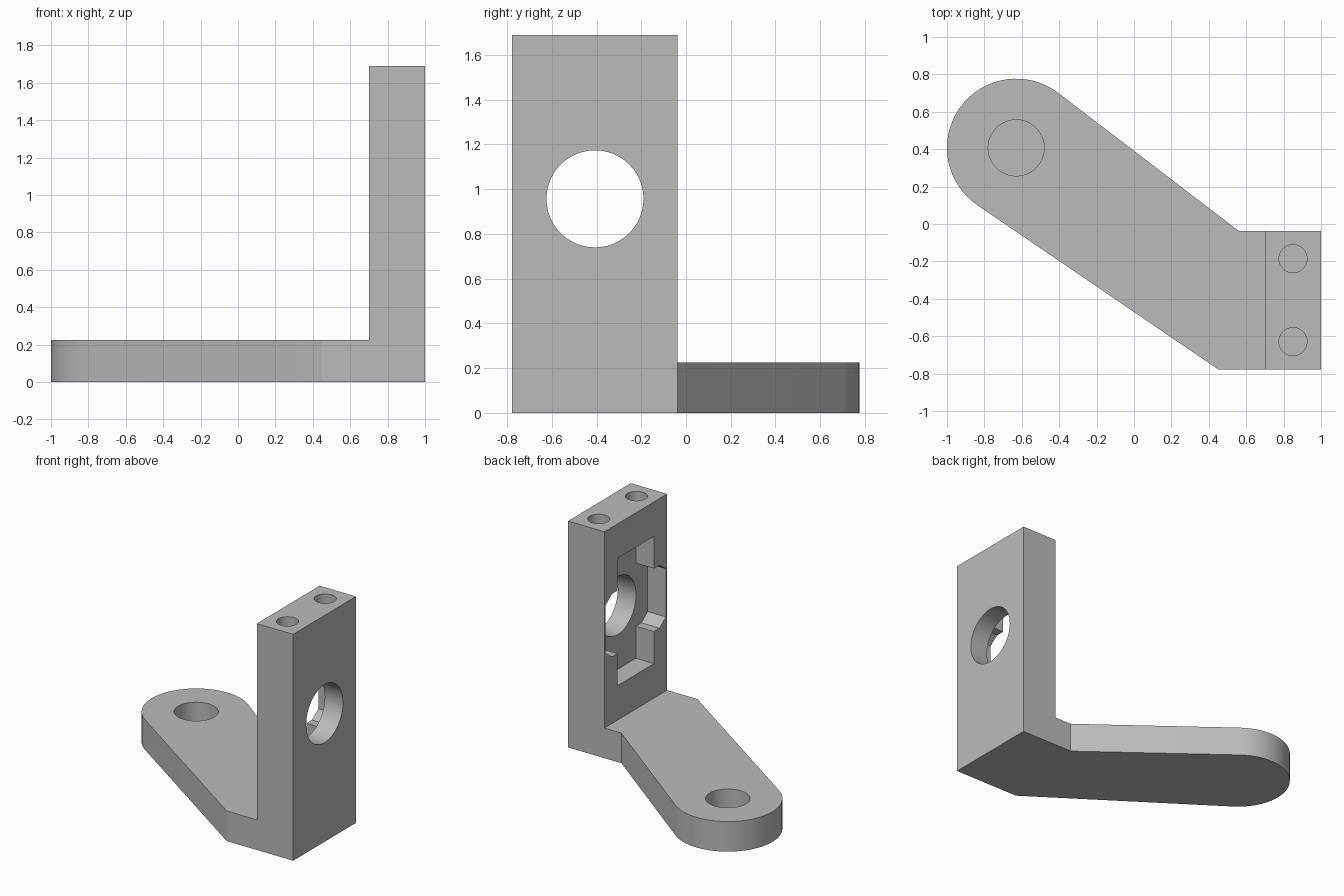
import bpy, bmesh, math
from mathutils import Matrix, Vector

if "Cube" in bpy.data.objects:
    bpy.data.objects.remove(bpy.data.objects["Cube"], do_unlink=True)

grey = bpy.data.materials.new("plain grey")
grey.use_nodes = True
grey.diffuse_color = (0.5, 0.5, 0.5, 1)
grey.node_tree.nodes["Principled BSDF"].inputs["Base Color"].default_value = grey.diffuse_color


def prism(name, outline, direction):
    """Extrude a closed 3D outline along a direction."""
    bm = bmesh.new()
    face = bm.faces.new([bm.verts.new(p) for p in outline])
    result = bmesh.ops.extrude_face_region(bm, geom=[face])
    top = [g for g in result["geom"] if isinstance(g, bmesh.types.BMVert)]
    bmesh.ops.translate(bm, verts=top, vec=Vector(direction))
    bmesh.ops.recalc_face_normals(bm, faces=bm.faces)
    mesh = bpy.data.meshes.new(name)
    bm.to_mesh(mesh)
    bm.free()
    mesh.materials.append(grey)
    obj = bpy.data.objects.new(name, mesh)
    bpy.context.collection.objects.link(obj)
    return obj


def arc(cx, cy, r, start, end, steps):
    angles = [math.radians(start + (end - start) * i / steps) for i in range(steps + 1)]
    return [(cx + r * math.cos(a), cy + r * math.sin(a)) for a in angles]


def circle(cx, cy, r):
    return arc(cx, cy, r, 0, 360, 48)[:-1]


def combine(target, tool, operation):
    """Apply a boolean with a helper object, then remove the helper."""
    tool.hide_render = True
    mod = target.modifiers.new("boolean", "BOOLEAN")
    mod.operation, mod.solver, mod.object = operation, "EXACT", tool
    bpy.ops.object.select_all(action="DESELECT")
    bpy.context.view_layer.objects.active = target
    target.select_set(True)
    bpy.ops.object.modifier_apply(modifier=mod.name)
    bpy.data.objects.remove(tool, do_unlink=True)


ARM_TOP, TOP = 0.225, 1.69
FRONT, BACK = -0.777, -0.037
FACE, MID_Y, MID_Z = 0.7, -0.407, 0.957

# Slanted foot with a rounded end
foot = arc(-0.63, 0.407, 0.37, 52.5, 235.7, 32)
foot += [(0.45, FRONT), (1, FRONT), (1, BACK), (0.56, BACK)]
bracket = prism("bracket", [(x, y, 0) for x, y in foot], (0, 0, ARM_TOP))

# Upright plate
plate = prism("upright_plate", [(FACE, FRONT, 0), (1, FRONT, 0), (1, BACK, 0), (FACE, BACK, 0)],
              (0, 0, TOP))
combine(bracket, plate, "UNION")

# Blind holes in the foot and in the top of the plate
for x, y, r, top, depth in ((-0.63, 0.407, 0.15, ARM_TOP, 0.17),
                            (0.85, -0.185, 0.075, TOP, 0.22),
                            (0.85, -0.629, 0.075, TOP, 0.22)):
    drill = prism("drill", [(px, py, top - depth) for px, py in circle(x, y, r)],
                  (0, 0, depth + 0.1))
    combine(bracket, drill, "DIFFERENCE")

# Cross-shaped pocket on the inner face, with chamfered side lobes
quarter = [(0.355, 0.18), (0.28, 0.235), (0.215, 0.235), (0.215, 0.475)]
right = [(a, -b) for a, b in reversed(quarter)] + quarter
cross = right + [(-a, -b) for a, b in right]
pocket = prism("pocket", [(FACE - 0.1, MID_Y + a, MID_Z + b) for a, b in cross], (0.25, 0, 0))
combine(bracket, pocket, "DIFFERENCE")

# Round opening through the plate
bore = prism("bore", [(FACE - 0.1, y, z) for y, z in circle(MID_Y, MID_Z, 0.217)], (0.5, 0, 0))
combine(bracket, bore, "DIFFERENCE")

bpy.ops.object.shade_smooth_by_angle(angle=math.radians(25))
